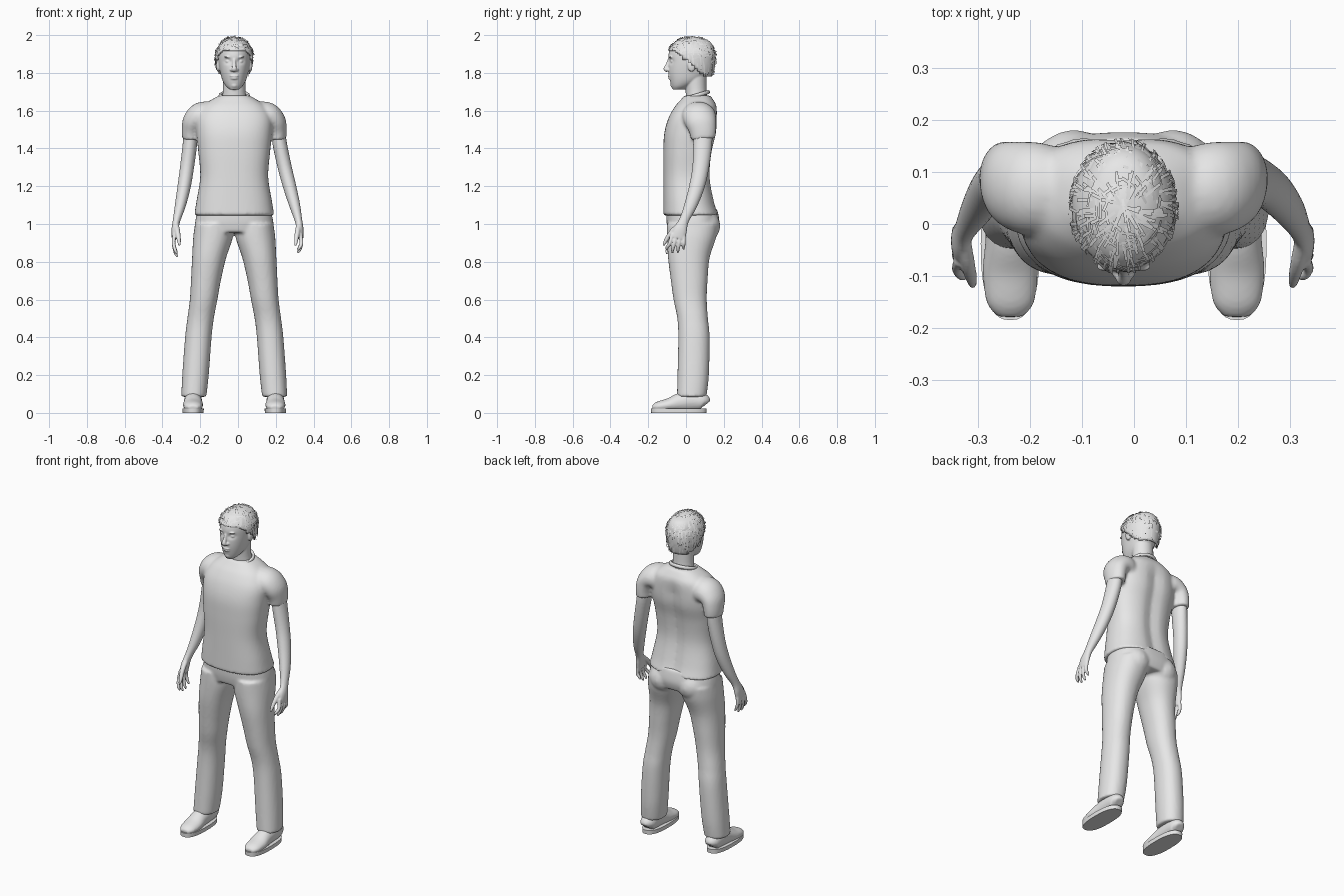
import bpy, bmesh, math, random
from mathutils import Vector, Matrix

random.seed(4)
if "Cube" in bpy.data.objects:
    bpy.data.objects.remove(bpy.data.objects["Cube"])

CENTRE = -0.02
X, Y, Z = Vector((1, 0, 0)), Vector((0, 1, 0)), Vector((0, 0, 1))

clay = bpy.data.materials.new("light_grey")
clay.use_nodes = True
clay.diffuse_color = (0.8, 0.8, 0.8, 1)
clay.node_tree.nodes["Principled BSDF"].inputs["Base Color"].default_value = (0.8, 0.8, 0.8, 1)


def spline(rows, steps=5):
    """Smooth rows of numbers with a Catmull-Rom curve."""
    out = []
    for i in range(len(rows) - 1):
        quad = [rows[max(i - 1, 0)], rows[i], rows[i + 1], rows[min(i + 2, len(rows) - 1)]]
        for k in range(steps):
            t = k / steps
            out.append([b + 0.5 * t * (c - a + t * (2 * a - 5 * b + 4 * c - d + t * (3 * (b - c) + d - a)))
                        for a, b, c, d in zip(*quad)])
    return out + [list(rows[-1])]


def tube(bm, rows, ref=X, level=False, power=2.0, sides=40):
    """Closed loft through rows of (x, y, z, radius along ref, other radius)."""
    rows = spline(rows)
    centres = [Vector(r[:3]) for r in rows]
    rings = []
    for i, row in enumerate(rows):
        last = len(rows) - 1
        t = Z if level else (centres[min(i + 1, last)] - centres[max(i - 1, 0)]).normalized()
        u = (ref - t * t.dot(ref)).normalized()
        v = t.cross(u)
        ring = []
        for k in range(sides):
            a = math.tau * k / sides
            c, s = math.cos(a), math.sin(a)
            cu = math.copysign(abs(c) ** (2 / power), c) * max(row[3], 0.001)
            sv = math.copysign(abs(s) ** (2 / power), s) * max(row[4], 0.001)
            ring.append(bm.verts.new(centres[i] + u * cu + v * sv))
        rings.append(ring)
    for p, q in zip(rings, rings[1:]):
        for k in range(sides):
            n = (k + 1) % sides
            bm.faces.new((p[k], p[n], q[n], q[k]))
    bm.faces.new(rings[0][::-1])
    bm.faces.new(rings[-1])


def stack(bm, rows, power):
    """Level loft on the centre line from rows of (y, z, rx, ry)."""
    tube(bm, [(0, y, z, rx, ry) for y, z, rx, ry in rows], level=True, power=power, sides=56)


def blob(bm, centre, radii):
    bmesh.ops.create_uvsphere(bm, u_segments=20, v_segments=12, radius=1,
                              matrix=Matrix.Translation(centre) @ Matrix.Diagonal((*radii, 1)))


def finish(name, bm, voxel=None, smooth=3):
    """Turn the shells into one object, fused into a single skin if asked."""
    bmesh.ops.recalc_face_normals(bm, faces=bm.faces)
    for f in bm.faces:
        f.smooth = True
    mesh = bpy.data.meshes.new(name)
    bm.to_mesh(mesh)
    bm.free()
    mesh.materials.append(clay)
    obj = bpy.data.objects.new(name, mesh)
    obj.location.x = CENTRE
    bpy.context.collection.objects.link(obj)
    if voxel:
        fuse = obj.modifiers.new("fuse", "REMESH")
        fuse.mode, fuse.voxel_size, fuse.use_smooth_shade = "VOXEL", voxel, True
        relax = obj.modifiers.new("relax", "SMOOTH")
        relax.factor, relax.iterations = 0.5, smooth
    return obj


# Shirt: torso and both sleeves fused, with a groove down the spine
bm = bmesh.new()
stack(bm, [(.028, 1.045, .212, .148), (.016, 1.12, .2, .136), (.005, 1.25, .18, .125),
           (.01, 1.38, .19, .13), (.024, 1.48, .2, .139), (.037, 1.56, .2, .13),
           (.052, 1.62, .17, .112), (.058, 1.655, .125, .088), (.06, 1.68, .08, .068)], 2.5)
for v in bm.verts:
    if v.co.y > 0.05:
        v.co.y -= 0.016 * math.exp(-(v.co.x / 0.04) ** 2) * min(1, max(0, (1.64 - v.co.z) / 0.1))
for s in (-1, 1):
    tube(bm, [(s * .1, .06, 1.56, .08, .08), (s * .17, .067, 1.572, .09, .075),
              (s * .213, .077, 1.545, .084, .06), (s * .228, .087, 1.5, .073, .05),
              (s * .23, .091, 1.45, .064, .046)], ref=Y)
finish("shirt", bm, 0.009, 4)

# Collar band, lower at the front
bpy.ops.mesh.primitive_torus_add(major_radius=0.07, minor_radius=0.008, major_segments=48,
                                 minor_segments=10, location=(CENTRE, 0.053, 1.68),
                                 rotation=(0.28, 0, 0))
collar = bpy.context.object
collar.name = "collar"
collar.scale = (1.06, 0.97, 1.3)
collar.data.materials.append(clay)
bpy.ops.object.shade_smooth()

# Trousers: hips and both legs fused
bm = bmesh.new()
stack(bm, [(.03, 1.08, .192, .135), (.037, 1.01, .207, .14), (.035, .955, .208, .128)], 2.4)
for s in (-1, 1):
    tube(bm, [(s * .108, .035, 1, .1, .135), (s * .112, .03, .93, .105, .13),
              (s * .133, .015, .82, .09, .11), (s * .15, .017, .7, .079, .097),
              (s * .162, .022, .6, .073, .088), (s * .178, .035, .5, .07, .081),
              (s * .19, .042, .4, .07, .083), (s * .205, .038, .2, .07, .083),
              (s * .214, .03, .085, .066, .078)], level=True, power=2.2)
    blob(bm, (s * .095, .085, .99), (.09, .097, .09))
finish("trousers", bm, 0.009, 4)

# Shoes: flat sole and rounded upper
for s, side in ((-1, "right"), (1, "left")):
    bm = bmesh.new()
    x = s * 0.218
    tube(bm, [(x, -.038, 0, .056, .146), (x, -.038, .024, .057, .147)], level=True, power=2.5)
    finish(side + "_sole", bm)
    bpy.context.view_layer.objects.active = bpy.data.objects[side + "_sole"]
    bpy.data.objects[side + "_sole"].select_set(True)
    bpy.ops.object.shade_smooth_by_angle(angle=0.7)
    bpy.ops.object.select_all(action="DESELECT")
    bm = bmesh.new()
    tube(bm, [(x, .106, .045, .025, .025), (x, .09, .058, .043, .045), (x, .03, .064, .047, .055),
              (x, -.03, .056, .048, .05), (x, -.09, .042, .053, .036), (x, -.15, .033, .046, .026),
              (x, -.178, .028, .025, .012)])
    finish(side + "_shoe", bm, 0.006)

# Arms with hands; the left one hangs slightly further out
for s, d, drop, side in ((-1, 0, .02, "right"), (1, .035, 0, "left")):
    bm = bmesh.new()
    tube(bm, [(s * .232, .09, 1.5, .05, .036), (s * (.235 + d * .2), .088, 1.42, .05, .038),
              (s * (.25 + d * .5), .078, 1.3, .044, .037), (s * (.265 + d * .8), .058, 1.2, .041, .035),
              (s * (.285 + d), .025, 1.1, .034, .029), (s * (.305 + d), -.01, 1.02, .026, .02),
              (s * (.314 + d), -.03, .97, .036, .018), (s * (.317 + d), -.042, .925, .039, .014)], ref=Y)
    for i in range(4):
        length = (.085, .1, .098, .08)[i] + drop
        y, tip = -.071 + .02 * i, -.1 + .029 * i
        tube(bm, [(s * (.315 + d), y, .95, .011, .011), (s * (.321 + d), (y + tip) / 2, .9, .01, .01),
                  (s * (.312 + d), tip, .945 - length * .8, .009, .009),
                  (s * (.3 + d), tip, .945 - length, .005, .005)], sides=14)
    tube(bm, [(s * (.308 + d), -.03, 1, .014, .014), (s * (.3 + d), -.075, .96, .014, .013),
              (s * (.293 + d), -.105, .915, .011, .011), (s * (.29 + d), -.12, .885, .006, .006)], sides=14)
    finish(side + "_arm", bm, 0.0045, 3)

# Head, neck and face
bm = bmesh.new()
stack(bm, [(-.04, 1.712, .024, .03), (-.025, 1.73, .044, .052), (0, 1.76, .062, .085),
           (.015, 1.8, .074, .107), (.025, 1.85, .083, .118), (.03, 1.9, .086, .122),
           (.033, 1.94, .081, .112), (.035, 1.97, .06, .085), (.035, 1.985, .025, .04)], 2.1)
for v in bm.verts:
    if v.co.y < 0:
        dx, dz = (abs(v.co.x) - 0.033) / 0.018, (v.co.z - 1.862) / 0.013
        v.co.y += 0.012 * math.exp(-dx * dx - dz * dz)
tube(bm, [(0, .062, 1.63, .07, .06), (0, .054, 1.7, .06, .056), (0, .05, 1.78, .06, .058)], level=True)
tube(bm, [(0, -.088, 1.872, .007, .008), (0, -.098, 1.845, .009, .009),
          (0, -.108, 1.82, .014, .011), (0, -.098, 1.808, .012, .005)], sides=20)
blob(bm, (0, -.086, 1.783), (.024, .011, .006))
blob(bm, (0, -.083, 1.771), (.021, .012, .006))
blob(bm, (0, -.062, 1.735), (.022, .02, .018))
for s in (-1, 1):
    blob(bm, (s * .014, -.093, 1.816), (.009, .012, .008))
    blob(bm, (s * .033, -.07, 1.861), (.014, .012, .009))
    blob(bm, (s * .033, -.082, 1.884), (.021, .01, .005))
    blob(bm, (s * .086, .03, 1.838), (.01, .022, .032))
finish("head", bm, 0.0042, 2)


# Hair: cropped cap under a lattice of thin strands
def scalp(d, lift=1.0):
    return Vector((d.x * 0.1 * lift, 0.03 + d.y * 0.127 * lift,
                   1.885 + d.z * lift * (0.107 if d.z > 0 else 0.2)))


def in_hair(p):
    return p.z > 1.92 - 0.14 * min(1, max(0, (p.y + 0.06) / 0.16))


bm = bmesh.new()
bmesh.ops.create_uvsphere(bm, u_segments=48, v_segments=40, radius=1)
for v in bm.verts:
    v.co = scalp(v.co.copy())
bmesh.ops.delete(bm, geom=[f for f in bm.faces if not in_hair(f.calc_center_median())], context="FACES")
cap = finish("hair_cap", bm)
shell = cap.modifiers.new("thickness", "SOLIDIFY")
shell.thickness, shell.offset = 0.008, -1

bm = bmesh.new()
made = 0
while made < 330:
    d = Vector((random.gauss(0, 1), random.gauss(0, 1), random.gauss(0.3, 1))).normalized()
    if not in_hair(scalp(d)):
        continue
    made += 1
    down = (d * d.z - Z).normalized()
    along = down if made % 3 else d.cross(down)
    along = (along + 0.25 * d.cross(along) * random.uniform(-1, 1)).normalized()
    across = d.cross(along) * 0.025
    previous = None
    for k in range(5):
        p = (d + along * (k - 2) * 0.09).normalized()
        lift = 1.0 + 0.017 * k
        if not in_hair(scalp(p, lift)):
            break
        pair = [bm.verts.new(scalp(p + across * w, lift)) for w in (-1, 1)]
        if previous:
            bm.faces.new((previous[0], previous[1], pair[1], pair[0]))
        previous = pair
# Keep the tips within the overall height
for v in bm.verts:
    v.co.z = min(v.co.z, 2.0)
finish("hair_strands", bm)
